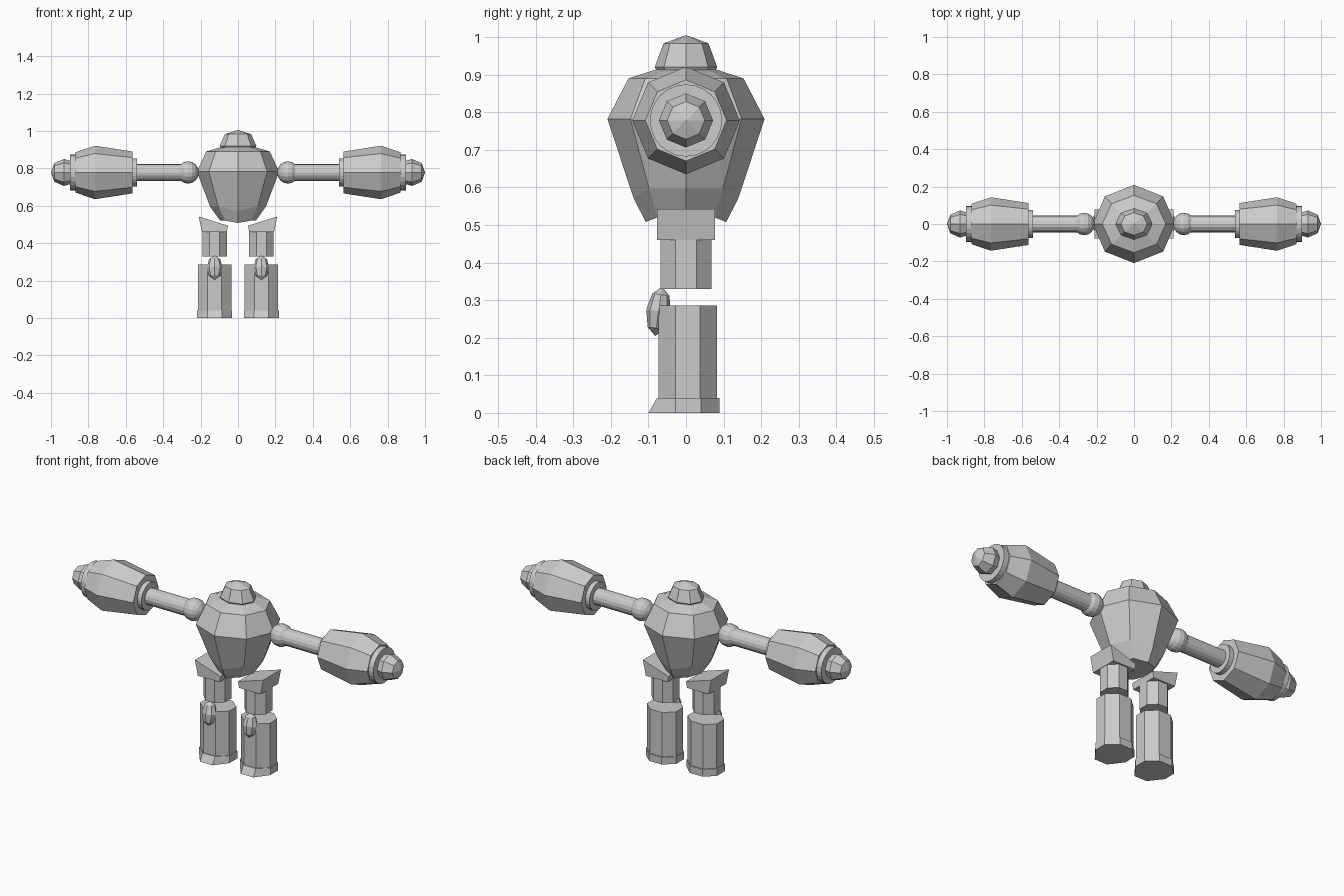
import bpy, bmesh
from math import sin, cos, pi, radians
from mathutils import Matrix, Vector

if "Cube" in bpy.data.objects:
    bpy.data.objects.remove(bpy.data.objects["Cube"])


def finish(name, bm):
    bmesh.ops.recalc_face_normals(bm, faces=bm.faces)
    me = bpy.data.meshes.new(name)
    bm.to_mesh(me)
    bm.free()
    ob = bpy.data.objects.new(name, me)
    bpy.context.collection.objects.link(ob)
    return ob


def lathe(name, rings, segs=8, turn=0.0, at=(0, 0, 0), rot=None):
    """Stack of (height, rx, ry, side_lift) rings along z; zero radius makes a tip."""
    bm = bmesh.new()
    loops = []
    for h, rx, ry, *lift in rings:
        if rx == 0:
            loops.append([bm.verts.new((0, 0, h))])
            continue
        loop = []
        for i in range(segs):
            a = 2 * pi * i / segs + turn
            up = lift[0] if lift and abs(cos(a)) > 0.1 else 0
            loop.append(bm.verts.new((rx * cos(a), ry * sin(a), h + up)))
        loops.append(loop)
    for lo, hi in zip(loops, loops[1:]):
        for i in range(segs):
            j = (i + 1) % segs
            quad = [lo[i % len(lo)], lo[j % len(lo)], hi[j % len(hi)], hi[i % len(hi)]]
            bm.faces.new(list(dict.fromkeys(quad)))
    for loop in (loops[0], loops[-1]):
        if len(loop) > 1:
            bm.faces.new(loop)
    m = Matrix.Translation(Vector(at))
    if rot:
        m = m @ rot
    bm.transform(m)
    return finish(name, bm)


def prism(name, rings, at):
    """Eight-sided column with flat sides facing the axes."""
    k = 1 / cos(pi / 8)
    return lathe(name, [(h, x * k, y * k) for h, x, y in rings], 8, pi / 8, at)


# Torso and head
lathe("torso", [(0.508, 0.095, 0.107, 0.012), (0.57, 0.15, 0.139, 0.027),
                (0.782, 0.22, 0.209), (0.89, 0.17, 0.153), (0.915, 0.085, 0.075)])
lathe("head", [(0.895, 0.085, 0.07), (0.92, 0.098, 0.083),
               (0.983, 0.07, 0.06), (1.005, 0, 0)])

for side, s in (("right", -1), ("left", 1)):
    # Arm parts, all turned about the x axis
    out = Matrix.Rotation(s * pi / 2, 4, 'Y')

    def arm(part, profile, segs=8):
        return lathe(f"{side}_{part}", [(x, r, r) for x, r in profile],
                     segs, 0, (0, 0, 0.778), out)

    arm("shoulder_ball", [(0.267 - 0.058 * cos(pi * i / 8), 0 if i in (0, 8) else 0.06 * sin(pi * i / 8))
                          for i in range(9)], 16)
    arm("upper_arm", [(0.25, 0.045), (0.56, 0.045)], 16)
    arm("elbow_cuff", [(0.54, 0.075), (0.578, 0.075)], 24)
    arm("forearm", [(0.565, 0.112), (0.765, 0.143), (0.868, 0.108)])
    arm("wrist_cuff", [(0.85, 0.096), (0.897, 0.096)], 24)
    arm("hand", [(0.87, 0.055), (0.93, 0.072), (0.982, 0.05), (1.0, 0)])

    # Hip block with a slanted top
    bm = bmesh.new()
    outline = [(0.06, 0.46), (0.193, 0.46), (0.21, 0.543), (0.053, 0.493)]
    front, back = [[bm.verts.new((s * x, y, z)) for x, z in outline] for y in (-0.077, 0.077)]
    bm.faces.new(front)
    bm.faces.new(back)
    for i in range(4):
        j = (i + 1) % 4
        bm.faces.new((front[i], front[j], back[j], back[i]))
    finish(f"{side}_hip", bm)

    # Leg columns
    cx = s * 0.125
    prism(f"{side}_thigh", [(0.33, 0.066, 0.068), (0.475, 0.066, 0.068)], (cx, 0, 0))
    prism(f"{side}_shin", [(0.03, 0.089, 0.078), (0.286, 0.089, 0.078)], (cx, 0.005, 0))

    # Foot with a toe that slopes forward
    foot = prism(f"{side}_foot", [(0, 0.093, 0.083), (0.04, 0.093, 0.083)], (cx, 0.006, 0))
    for v in foot.data.vertices:
        if v.co.z < 0.01 and v.co.y < -0.05:
            v.co.y -= 0.023

    # Faceted knee pad, tipped slightly back
    lathe(f"{side}_knee", [(-0.066, 0, 0), (-0.045, 0.03, 0.023), (0, 0.042, 0.033),
                           (0.045, 0.03, 0.023), (0.066, 0, 0)],
          8, 0, (cx, -0.073, 0.27), Matrix.Rotation(radians(-8), 4, 'X'))
